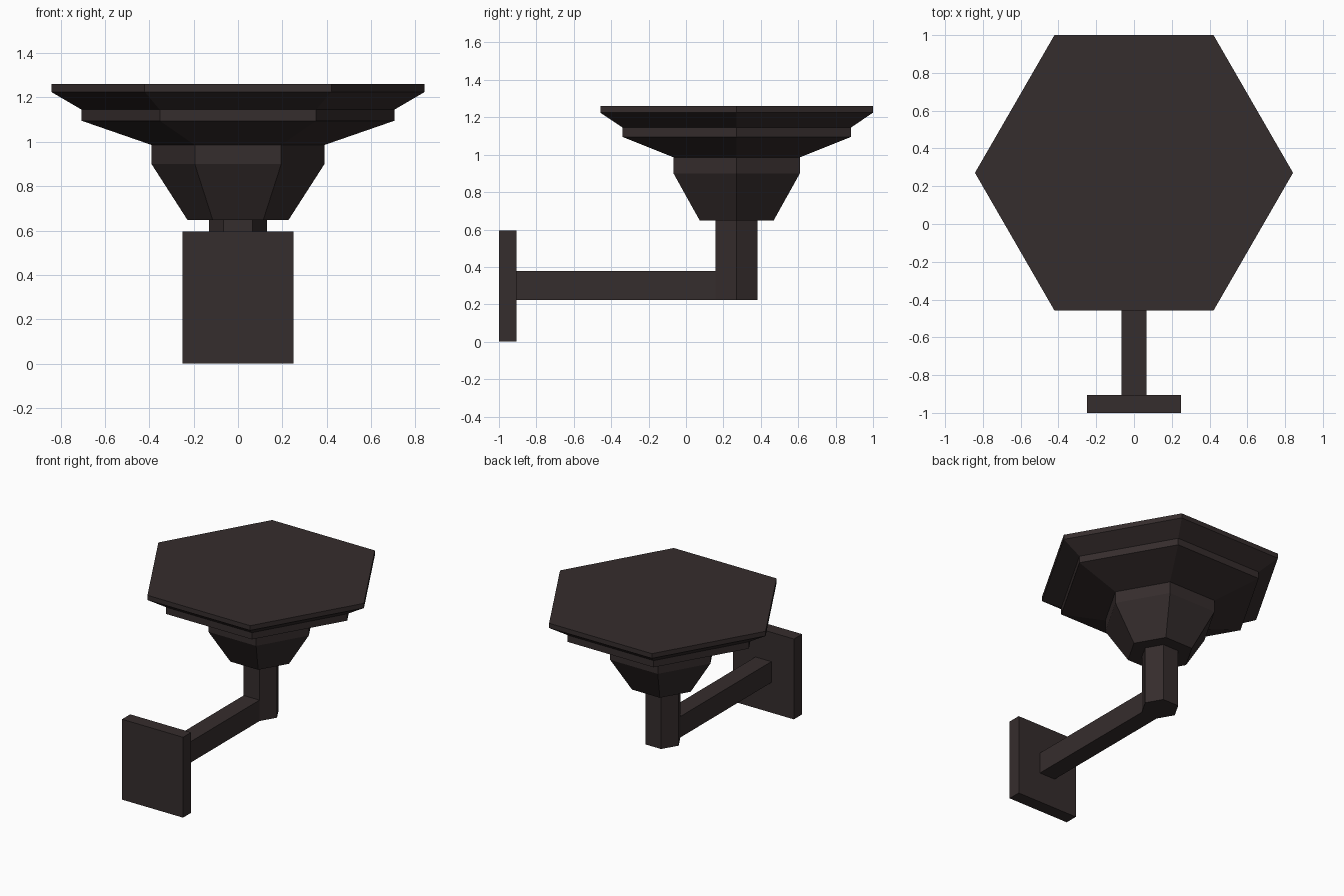
import bpy, bmesh, math

if "Cube" in bpy.data.objects:
    bpy.data.objects.remove(bpy.data.objects["Cube"])

mat = bpy.data.materials.new("dark brown metal")
mat.diffuse_color = (0.036, 0.026, 0.026, 1)
mat.use_nodes = True
mat.node_tree.nodes["Principled BSDF"].inputs["Base Color"].default_value = mat.diffuse_color
CY = 0.271  # y of the lamp axis


def finish(name, bm):
    bmesh.ops.recalc_face_normals(bm, faces=bm.faces)
    mesh = bpy.data.meshes.new(name)
    bm.to_mesh(mesh)
    bm.free()
    mesh.materials.append(mat)
    obj = bpy.data.objects.new(name, mesh)
    bpy.context.collection.objects.link(obj)
    return obj


def box(name, x, y0, y1, z0, z1):
    bm = bmesh.new()
    bmesh.ops.create_cube(bm, size=1)
    for v in bm.verts:
        v.co.x *= 2 * x
        v.co.y = y1 if v.co.y > 0 else y0
        v.co.z = z1 if v.co.z > 0 else z0
    return finish(name, bm)


def hex_loft(name, profile):
    # stack hexagon rings of (radius, z), capped at both ends
    bm = bmesh.new()
    rings = [[bm.verts.new((r * math.cos(math.radians(60 * i)),
                            CY + r * math.sin(math.radians(60 * i)), z))
              for i in range(6)] for r, z in profile]
    for a, b in zip(rings, rings[1:]):
        for i in range(6):
            j = (i + 1) % 6
            bm.faces.new((a[i], a[j], b[j], b[i]))
    bm.faces.new(rings[0])
    bm.faces.new(rings[-1])
    return finish(name, bm)


# wall bracket
box("wall_plate", 0.25, -1.0, -0.905, 0.0, 0.595)
box("arm", 0.065, -0.905, CY - 0.1126, 0.223, 0.378)
# upright hexagonal post
hex_loft("post", [(0.13, 0.223), (0.13, 0.648)])
# stepped hexagonal bowl with flat top
hex_loft("bowl", [(0.228, 0.648), (0.39, 0.90), (0.39, 0.986), (0.705, 1.095),
                  (0.705, 1.145), (0.842, 1.225), (0.842, 1.26)])
